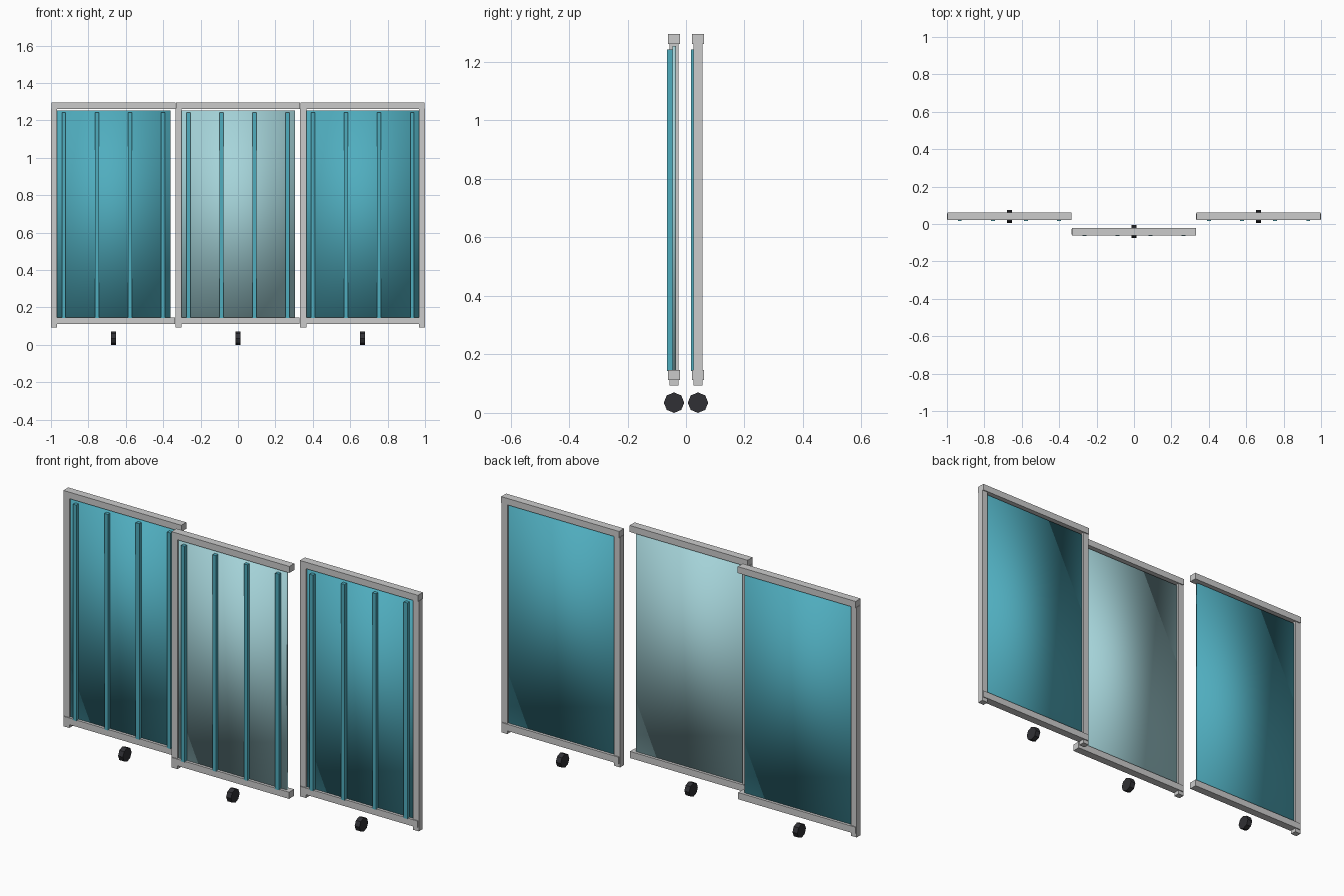
import bpy, math

if "Cube" in bpy.data.objects:
    bpy.data.objects.remove(bpy.data.objects["Cube"])


def material(name, rgb):
    m = bpy.data.materials.new(name)
    m.diffuse_color = (*rgb, 1)
    m.use_nodes = True
    m.node_tree.nodes["Principled BSDF"].inputs["Base Color"].default_value = m.diffuse_color
    return m


TEAL = material("teal", (0.08, 0.42, 0.52))
PALE = material("pale_glass", (0.38, 0.66, 0.70))
BLACK = material("rubber", (0.03, 0.03, 0.035))


def box(name, x, y, z, mat=None):
    """Box from (min, max) pairs on each axis."""
    bpy.ops.mesh.primitive_cube_add(
        size=1, location=[(a + b) / 2 for a, b in (x, y, z)])
    ob = bpy.context.object
    ob.name = name
    ob.scale = [b - a for a, b in (x, y, z)]
    bpy.ops.object.transform_apply(location=False, rotation=False, scale=True)
    if mat:
        ob.data.materials.append(mat)
    return ob


def panel(side, cx, cy, glass, stiles):
    # top and bottom rails
    rail_y = (cy - 0.02, cy + 0.02)
    box(side + "_top_rail", (cx - 0.332, cx + 0.332), rail_y, (1.262, 1.295))
    box(side + "_bottom_rail", (cx - 0.33, cx + 0.33), rail_y, (0.112, 0.146))

    # upright posts reaching below the bottom rail
    for s in stiles:
        edges = sorted((cx + s * 0.334, cx + s * 0.301))
        box(side + ("_left_post" if s < 0 else "_right_post"), edges,
            (cy - 0.016, cy + 0.015), (0.093, 1.264))

    # thin sheet with soft shading
    sheet = box(side + "_sheet", (cx - 0.305, cx + 0.305),
                (cy - 0.006, cy + 0.006), (0.14, 1.254), glass)
    sheet.data.shade_smooth()

    # front ribs
    for i in range(4):
        rx = cx - 0.265 + i * 0.1767
        box(f"{side}_rib_{i + 1}", (rx - 0.01, rx + 0.01),
            (cy - 0.024, cy - 0.004), (0.143, 1.242), TEAL)

    # eight-sided wheel
    bpy.ops.mesh.primitive_cylinder_add(
        vertices=8, radius=0.035, depth=0.027, location=(cx, cy, 0.035),
        rotation=(0, math.pi / 2, 0))
    wheel = bpy.context.object
    wheel.name = side + "_wheel"
    wheel.data.materials.append(BLACK)


panel("left", -0.666, 0.041, TEAL, (-1,))
panel("centre", 0.0, -0.041, PALE, (-1,))
panel("right", 0.666, 0.041, TEAL, (-1, 1))
